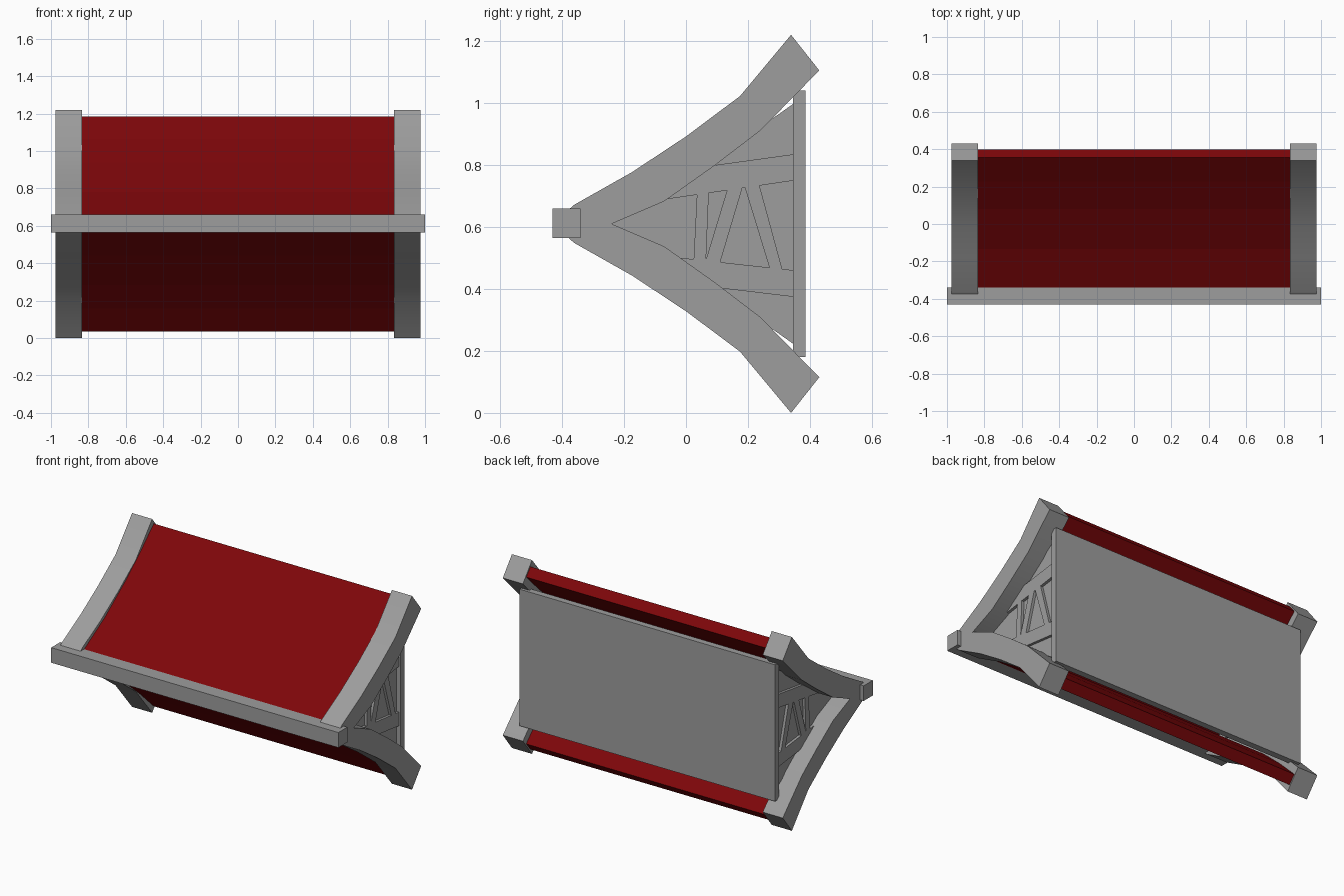
import bpy, bmesh, math

if "Cube" in bpy.data.objects:
    bpy.data.objects.remove(bpy.data.objects["Cube"])

MID = 0.61  # height of the symmetry plane (ridge line)


def make_material(name, color):
    mat = bpy.data.materials.new(name)
    mat.diffuse_color = (*color, 1)
    mat.use_nodes = True
    mat.node_tree.nodes["Principled BSDF"].inputs["Base Color"].default_value = mat.diffuse_color
    return mat


red = make_material("red_tiles", (0.21, 0.002, 0.003))
grey = make_material("dark_grey", (0.34, 0.34, 0.34))


def flip(points):
    """Mirror a (y, z) profile about the ridge height, keeping the winding."""
    return [(y, 2 * MID - z) for y, z in reversed(points)]


def prism(name, profile, x0, x1, material=grey, smooth=False, tiled=False):
    """Extrude a (y, z) profile along x."""
    bm = bmesh.new()
    face = bm.faces.new([bm.verts.new((x0, y, z)) for y, z in profile])
    out = bmesh.ops.extrude_face_region(bm, geom=[face])
    moved = [g for g in out["geom"] if isinstance(g, bmesh.types.BMVert)]
    bmesh.ops.translate(bm, verts=moved, vec=(x1 - x0, 0, 0))
    bmesh.ops.recalc_face_normals(bm, faces=bm.faces)
    if tiled:
        # Separate rows, with the rear edge turned inwards
        long_edges = [e for e in bm.edges
                      if abs(e.verts[0].co.x - e.verts[1].co.x) > 0.1]
        bmesh.ops.split_edges(bm, edges=long_edges)
        rear = max(bm.faces, key=lambda f: f.calc_center_median().y)
        rear.normal_flip()
    mesh = bpy.data.meshes.new(name)
    bm.to_mesh(mesh)
    bm.free()
    obj = bpy.data.objects.new(name, mesh)
    bpy.context.collection.objects.link(obj)
    mesh.materials.append(material)
    if smooth:
        bpy.ops.object.select_all(action="DESELECT")
        bpy.context.view_layer.objects.active = obj
        obj.select_set(True)
        bpy.ops.object.shade_smooth_by_angle(angle=math.radians(35))
    return obj


def rect(y0, y1, z0, z1):
    return [(y0, z0), (y1, z0), (y1, z1), (y0, z1)]


# Ridge beam and back slab
prism("ridge_beam", rect(-0.43, -0.34, 0.565, 0.66), -1, 1)
prism("back_slab", rect(0.345, 0.385, 0.18, 1.04), -0.89, 0.89)

# Curved roof panels: outer line, then the inner line back again
outer = [(-0.36, 0.645), (-0.133, 0.78), (0.08, 0.937), (0.226, 1.063), (0.355, 1.185)]
inner = [(0.397, 1.135), (0.27, 1.01), (0.125, 0.882), (-0.09, 0.725), (-0.29, 0.61)]
panel = outer + inner
prism("upper_roof_panel", panel, -0.835, 0.835, red, tiled=True)
prism("lower_roof_panel", flip(panel), -0.835, 0.835, red, tiled=True)

# Swept V-shaped end rafters
rafter_out = [(-0.38, 0.655), (-0.36, 0.672), (-0.174, 0.777), (0, 0.892),
              (0.174, 1.022), (0.339, 1.22)]
rafter_in = [(0.43, 1.105), (0.24, 0.911), (0.092, 0.798), (-0.07, 0.683)]
half = rafter_out + rafter_in
rafter = half + [(-0.24, MID)] + flip(half)

# Gable wall
wall_half = [(-0.26, MID), (-0.09, 0.69), (0.08, 0.81), (0.23, 0.915), (0.35, 1.0)]
wall = wall_half + flip(wall_half)[:-1]

# Timber framing on the gable
timbers = {
    "upper_tie": [(0.06, 0.795), (0.35, 0.835), (0.35, 0.75), (-0.08, 0.687)],
    "lower_tie": [(-0.05, 0.504), (0.35, 0.46), (0.35, 0.374), (0.09, 0.405)],
    "stud": [(0.036, 0.72), (0.074, 0.725), (0.064, 0.48), (0.024, 0.48)],
    "left_brace": [(0.136, 0.73), (0.186, 0.74), (0.107, 0.475), (0.06, 0.48)],
    "right_brace": [(0.186, 0.74), (0.234, 0.745), (0.313, 0.455), (0.272, 0.46)],
}

for side, s in (("left", -1), ("right", 1)):
    prism(side + "_rafter", rafter, s * 0.835, s * 0.975, smooth=True)
    prism(side + "_gable_wall", wall, s * 0.825, s * 0.863)
    for name, shape in timbers.items():
        prism(f"{side}_gable_{name}", shape, s * 0.85, s * 0.88)
